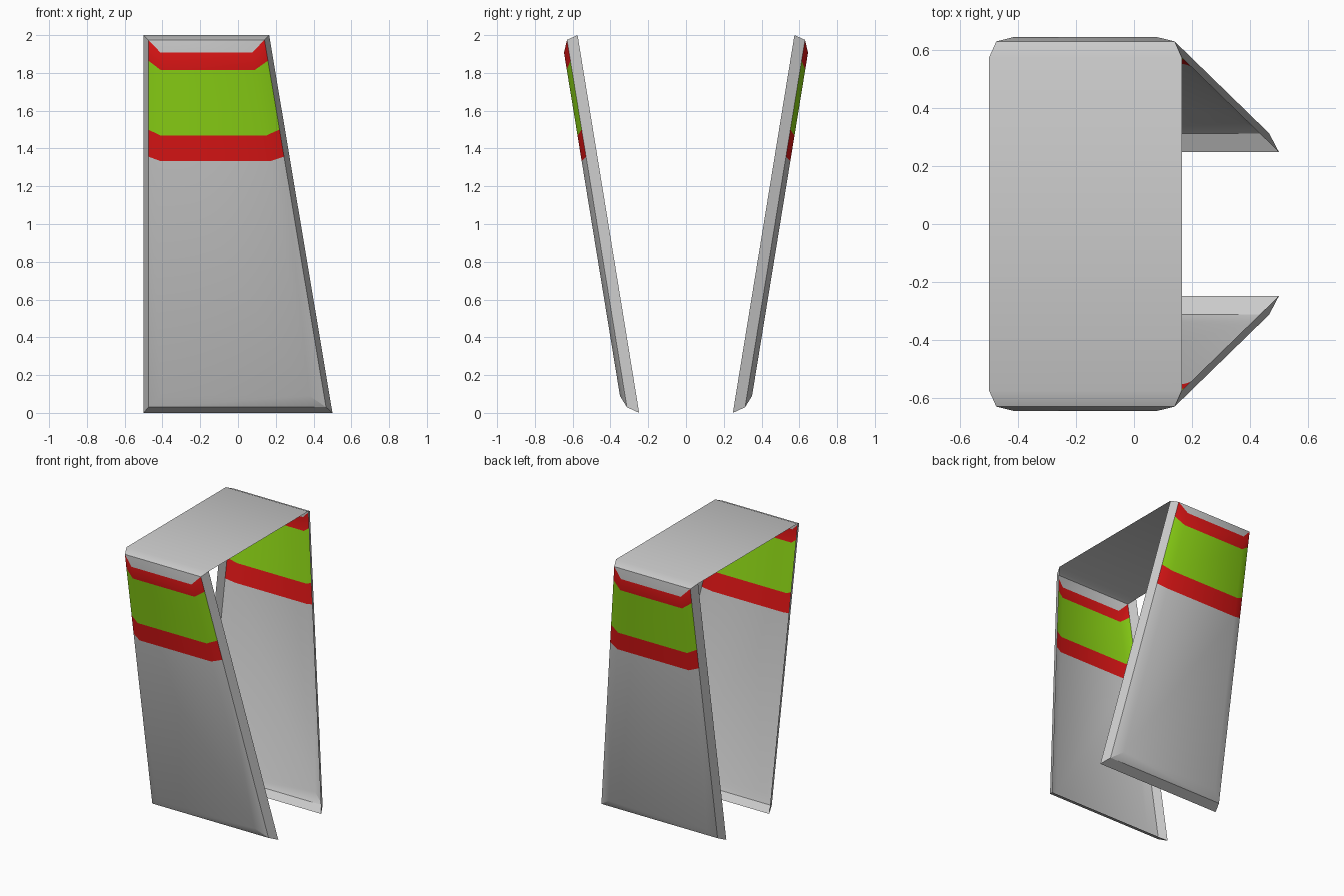
import bpy, bmesh

if "Cube" in bpy.data.objects:
    bpy.data.objects.remove(bpy.data.objects["Cube"])


def material(name, color):
    m = bpy.data.materials.new(name)
    m.diffuse_color = color
    m.use_nodes = True
    m.node_tree.nodes["Principled BSDF"].inputs["Base Color"].default_value = m.diffuse_color
    return m


# Side panel rings, from the open inner rim to the raised outer face:
# (inset left, inset right, outward offset, heights of the stripe levels)
RINGS = [
    (0.000, 0.000, 0.000, [2.000, 1.865, 1.500, 1.357, 0.000]),
    (0.025, 0.029, 0.060, [1.975, 1.865, 1.500, 1.357, 0.030]),
    (0.090, 0.106, 0.087, [1.907, 1.816, 1.468, 1.333, 0.090]),
]
STRIPES = [1, 2, 1, 0]  # red, green, red, grey from top to bottom


def panel_y(z, offset):
    return -(0.248 + 0.163 * z + offset)


bm = bmesh.new()
left, right = [], []
for inset_l, inset_r, off, levels in RINGS:
    left.append([bm.verts.new((-0.5 + inset_l, panel_y(z, off), z)) for z in levels])
    right.append([bm.verts.new((0.5 - 0.1675 * z - inset_r, panel_y(z, off), z)) for z in levels])


def face(verts, mat=0):
    f = bm.faces.new(verts)
    f.material_index = mat
    f.smooth = True
    return f


# Rim and bevel strips around the panel
for r in (0, 1):
    for side in (left, right):
        a, b = side[r], side[r + 1]
        for i, mat in enumerate(STRIPES):
            face((a[i], a[i + 1], b[i + 1], b[i]), mat if r else 0)
    for k in (0, -1):
        face((left[r][k], right[r][k], right[r + 1][k], left[r + 1][k]))

# Flat outer face with stripes
for i, mat in enumerate(STRIPES):
    face((left[2][i], left[2][i + 1], right[2][i + 1], right[2][i]), mat)

# Top plate, half of it up to the mirror plane
l0, r0 = left[0][0], right[0][0]
plate = face((l0, r0, bm.verts.new((r0.co.x, 0, 2)), bm.verts.new((l0.co.x, 0, 2))))

bmesh.ops.recalc_face_normals(bm, faces=bm.faces)
bm.normal_update()
if plate.normal.z < 0:
    bmesh.ops.reverse_faces(bm, faces=bm.faces)

mesh = bpy.data.meshes.new("striped_arch")
bm.to_mesh(mesh)
bm.free()
mesh.materials.append(None)
mesh.materials.append(material("red", (0.75, 0.008, 0.008, 1)))
mesh.materials.append(material("green", (0.27, 0.68, 0.008, 1)))

arch = bpy.data.objects.new("striped_arch", mesh)
bpy.context.collection.objects.link(arch)
bpy.context.view_layer.objects.active = arch
arch.select_set(True)
bpy.ops.object.shade_smooth_by_angle(angle=0.55)

# Second panel and other half of the plate
mirror = arch.modifiers.new("mirror", "MIRROR")
mirror.use_axis = (False, True, False)
